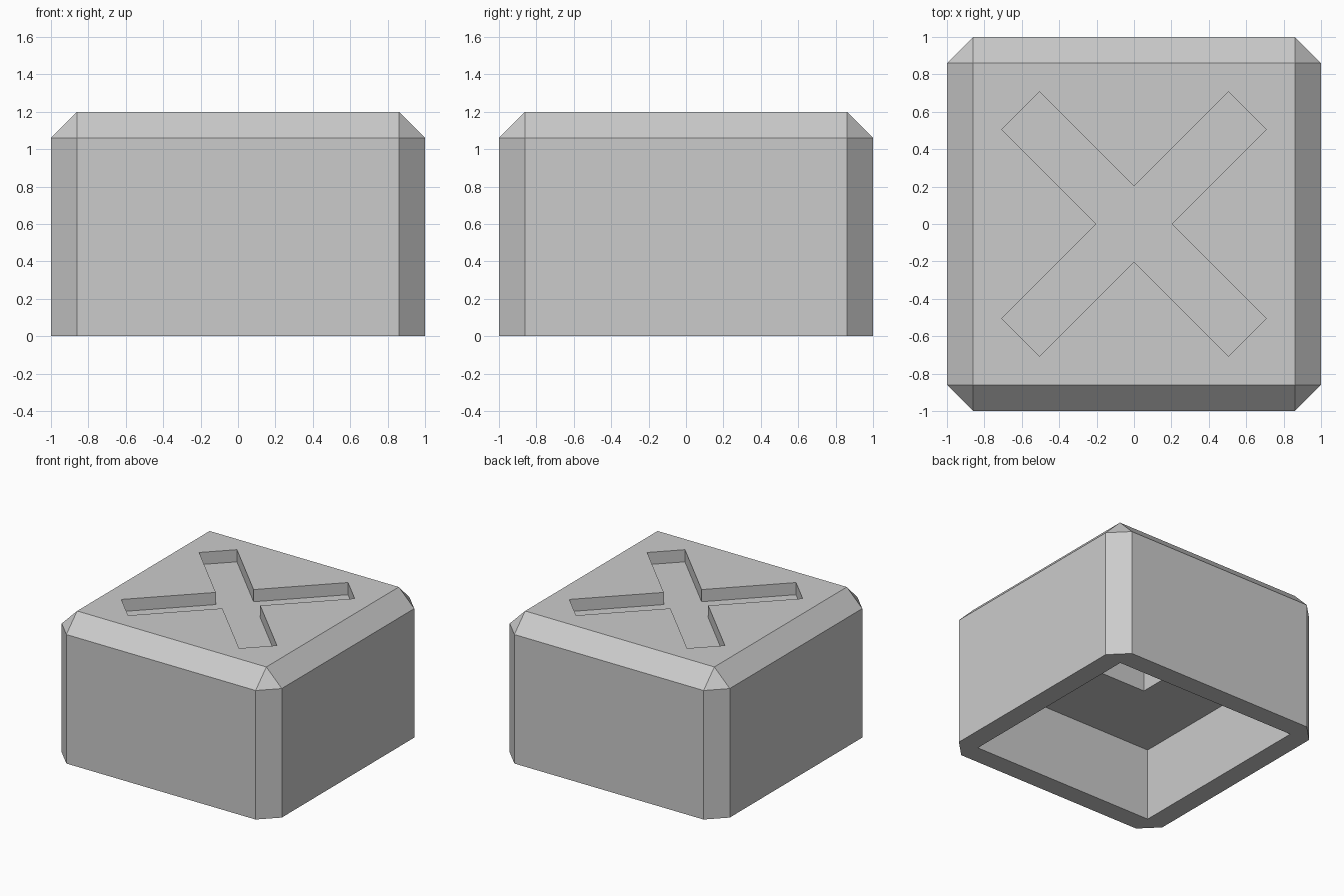
import bpy, bmesh, math
from mathutils import Matrix, Vector

cube = bpy.data.objects.get("Cube")
if cube:
    bpy.data.objects.remove(cube, do_unlink=True)

GREY = (0.6, 0.6, 0.6, 1.0)
HEIGHT = 1.2
CHAMFER = 0.14

grey = bpy.data.materials.new("light_grey")
grey.use_nodes = True
grey.diffuse_color = GREY
grey.node_tree.nodes["Principled BSDF"].inputs["Base Color"].default_value = GREY


def finish(name, bm):
    bmesh.ops.recalc_face_normals(bm, faces=bm.faces)
    mesh = bpy.data.meshes.new(name)
    bm.to_mesh(mesh)
    bm.free()
    mesh.materials.append(grey)
    obj = bpy.data.objects.new(name, mesh)
    bpy.context.collection.objects.link(obj)
    return obj


def box(half_x, half_y, z0, z1):
    bm = bmesh.new()
    bmesh.ops.create_cube(bm, size=1)
    bmesh.ops.scale(bm, vec=(2 * half_x, 2 * half_y, z1 - z0), verts=bm.verts)
    bmesh.ops.translate(bm, vec=(0, 0, (z0 + z1) / 2), verts=bm.verts)
    return bm


def cross(half_width, reach, z0, z1):
    # Outline of one arm, repeated four times and turned onto the diagonals
    arm = [(half_width, -half_width), (reach, -half_width), (reach, half_width)]
    bm = bmesh.new()
    verts = [bm.verts.new(Matrix.Rotation(math.pi / 4 + i * math.pi / 2, 3, 'Z')
                          @ Vector((x, y, z0)))
             for i in range(4) for x, y in arm]
    face = bm.faces.new(verts)
    top = bmesh.ops.extrude_face_region(bm, geom=[face])["geom"]
    bmesh.ops.translate(bm, vec=(0, 0, z1 - z0),
                        verts=[v for v in top if isinstance(v, bmesh.types.BMVert)])
    return bm


# Block with chamfered uprights and top edges; its base stays square-cut
bm = box(1, 1, 0, HEIGHT)
edges = [e for e in bm.edges if any(v.co.z > HEIGHT / 2 for v in e.verts)]
bmesh.ops.bevel(bm, geom=edges, offset=CHAMFER, segments=1, affect='EDGES')
block = finish("block", bm)

# Underside cavity, deeper socket in its ceiling, and cross recess in the top
cutters = [
    finish("socket_cutter", box(0.24, 0.17, 0.3, 0.9)),
    finish("cavity_cutter", box(0.835, 0.835, -0.2, 0.6)),
    finish("cross_cutter", cross(0.143, 0.857, HEIGHT - 0.1, HEIGHT + 0.2)),
]
for cutter in cutters:
    cutter.hide_render = True
    mod = block.modifiers.new(cutter.name, 'BOOLEAN')
    mod.operation = 'DIFFERENCE'
    mod.solver = 'EXACT'
    mod.object = cutter

# Bake the cuts and drop the helpers
bpy.context.view_layer.objects.active = block
for mod in list(block.modifiers):
    bpy.ops.object.modifier_apply(modifier=mod.name)
for cutter in cutters:
    bpy.data.objects.remove(cutter, do_unlink=True)
